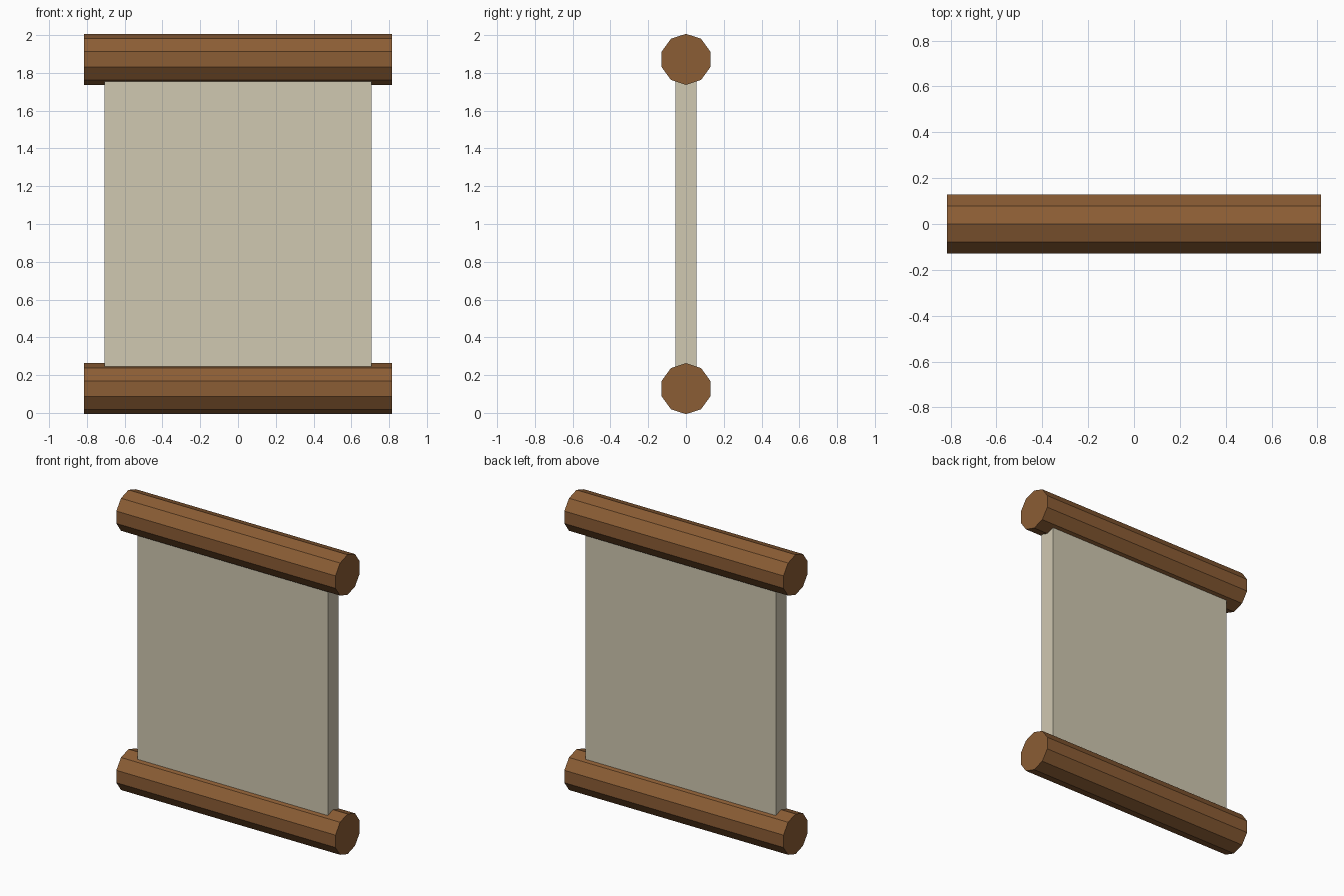
import bpy, math

if "Cube" in bpy.data.objects:
    bpy.data.objects.remove(bpy.data.objects["Cube"])

R, L = 0.135, 1.63
Z_LOW = R * math.sin(math.radians(72))   # flat facet rests on the ground
Z_HIGH = 2 - Z_LOW


def material(name, color):
    m = bpy.data.materials.new(name)
    m.diffuse_color = (*color, 1)
    m.use_nodes = True
    m.node_tree.nodes["Principled BSDF"].inputs["Base Color"].default_value = m.diffuse_color
    return m


wood = material("wood", (0.26, 0.11, 0.035))
paper = material("parchment", (0.63, 0.58, 0.44))


# ten-sided roller lying along x, flat facets up and down
def roller(name, z):
    bpy.ops.mesh.primitive_cylinder_add(vertices=10, radius=R, depth=L,
                                        location=(0, 0, z))
    ob = bpy.context.object
    ob.name = name
    for v in ob.data.vertices:
        x, y, h = v.co
        v.co = (h, y, -x)
    # turn so that corners point to the front and back
    ob.rotation_euler.x = math.radians(90)
    ob.data.materials.append(wood)


roller("bottom_roller", Z_LOW)
roller("top_roller", Z_HIGH)

# sheet stretched between the rollers, ends sunk into them
bpy.ops.mesh.primitive_cube_add(size=1, location=(0, 0, 1))
sheet = bpy.context.object
sheet.name = "sheet"
sheet.scale = (1.414, 0.112, Z_HIGH - Z_LOW)
sheet.data.materials.append(paper)
